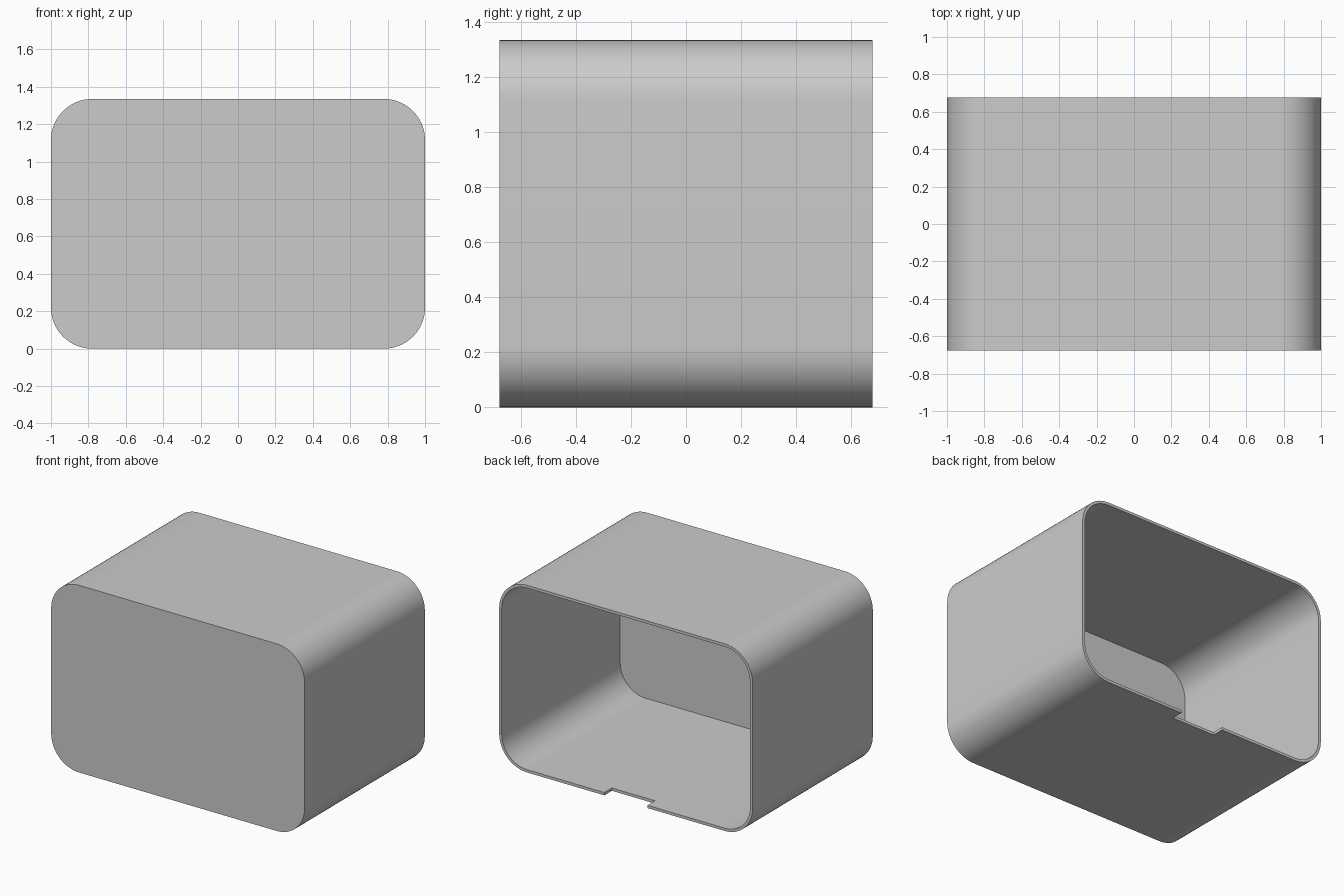
import bpy
import bmesh
from math import sin, cos, pi

WIDTH, DEPTH, HEIGHT = 2.0, 1.355, 1.335
WALL, RADIUS, SEGMENTS = 0.02, 0.22, 16
NOTCH_WIDTH, NOTCH_DEPTH = 0.34, 0.085

cube = bpy.data.objects.get("Cube")
if cube:
    bpy.data.objects.remove(cube, do_unlink=True)

grey = bpy.data.materials.new("light grey")
grey.use_nodes = True
colour = (0.6, 0.6, 0.6, 1)
grey.diffuse_color = colour
grey.node_tree.nodes["Principled BSDF"].inputs["Base Color"].default_value = colour


def rounded_ring(bm, y, inset):
    """Rounded rectangle of vertices in the XZ plane."""
    r = RADIUS - inset
    cx, cz = WIDTH / 2 - RADIUS, HEIGHT / 2 - RADIUS
    corners = [(cx, cz), (-cx, cz), (-cx, -cz), (cx, -cz)]
    ring = []
    for i, (x, z) in enumerate(corners):
        for k in range(SEGMENTS + 1):
            a = (i + k / SEGMENTS) * pi / 2
            ring.append(bm.verts.new((x + r * cos(a), y, HEIGHT / 2 + z + r * sin(a))))
    return ring


def make_object(name, bm):
    bmesh.ops.recalc_face_normals(bm, faces=bm.faces)
    mesh = bpy.data.meshes.new(name)
    bm.to_mesh(mesh)
    bm.free()
    mesh.materials.append(grey)
    obj = bpy.data.objects.new(name, mesh)
    bpy.context.collection.objects.link(obj)
    return obj


# Hollow housing: closed front panel, open back
bm = bmesh.new()
rings = [rounded_ring(bm, y, inset) for y, inset in (
    (-DEPTH / 2, 0), (DEPTH / 2, 0), (DEPTH / 2, WALL), (-DEPTH / 2 + WALL, WALL))]
for a, b in zip(rings, rings[1:]):
    for i in range(len(a)):
        j = (i + 1) % len(a)
        bm.faces.new((a[i], a[j], b[j], b[i]))
bm.faces.new(rings[0])
bm.faces.new(rings[-1])
housing = make_object("housing", bm)

# Cable notch in the middle of the bottom back edge
bm = bmesh.new()
bmesh.ops.create_cube(bm, size=1)
bmesh.ops.scale(bm, vec=(NOTCH_WIDTH, NOTCH_DEPTH * 2, 0.1), verts=bm.verts)
cutter = make_object("notch_cutter", bm)
cutter.location = (0, DEPTH / 2, 0)
cutter.hide_render = True

cut = housing.modifiers.new("notch", "BOOLEAN")
cut.operation = "DIFFERENCE"
cut.solver = "EXACT"
cut.object = cutter

bpy.ops.object.select_all(action="DESELECT")
housing.select_set(True)
bpy.context.view_layer.objects.active = housing
bpy.ops.object.modifier_apply(modifier="notch")
bpy.data.objects.remove(cutter, do_unlink=True)
bpy.ops.object.shade_smooth_by_angle(angle=pi / 6)
